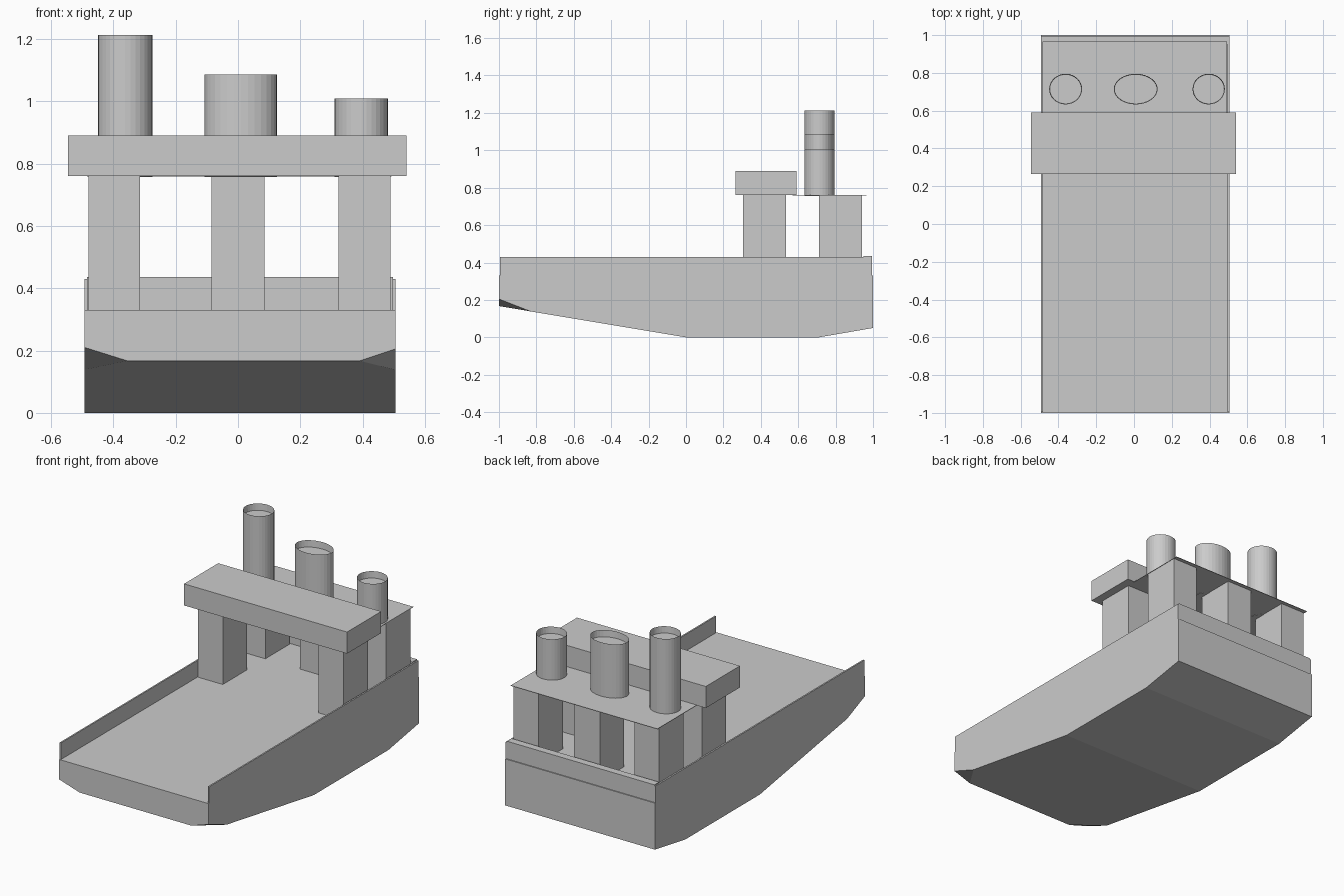
import bpy, bmesh
from mathutils import Vector

if "Cube" in bpy.data.objects:
    bpy.data.objects.remove(bpy.data.objects["Cube"])


def finish(name, bm):
    bmesh.ops.recalc_face_normals(bm, faces=bm.faces)
    me = bpy.data.meshes.new(name)
    bm.to_mesh(me)
    bm.free()
    ob = bpy.data.objects.new(name, me)
    bpy.context.collection.objects.link(ob)
    return ob


def box(name, x0, x1, y0, y1, z0, z1):
    bm = bmesh.new()
    bmesh.ops.create_cube(bm, size=1)
    for v in bm.verts:
        v.co = Vector((x1 if v.co.x > 0 else x0,
                       y1 if v.co.y > 0 else y0,
                       z1 if v.co.z > 0 else z0))
    return finish(name, bm)


def hull(name, x0, x1, profile, cuts):
    bm = bmesh.new()
    face = bm.faces.new([bm.verts.new((x0, y, z)) for y, z in profile])
    ext = bmesh.ops.extrude_face_region(bm, geom=[face])
    moved = [g for g in ext["geom"] if isinstance(g, bmesh.types.BMVert)]
    bmesh.ops.translate(bm, vec=(x1 - x0, 0, 0), verts=moved)
    if face.is_valid is False or len(bm.faces) < len(profile) + 2:
        bm.faces.new([v for v in bm.verts if v not in moved])
    bmesh.ops.recalc_face_normals(bm, faces=bm.faces)
    # slice off the lower bow corners
    for a, b, c in cuts:
        a, b, c = Vector(a), Vector(b), Vector(c)
        n = (b - a).cross(c - a).normalized()
        if n.z > 0:
            n = -n
        bmesh.ops.bisect_plane(bm, geom=bm.verts[:] + bm.edges[:] + bm.faces[:],
                               plane_co=a, plane_no=n, clear_outer=True)
        bmesh.ops.holes_fill(bm, edges=[e for e in bm.edges if e.is_boundary])
    return finish(name, bm)


def funnel(name, x0, x1, y0, y1, z0, z1, sides=32):
    # open rim with a cap sunk slightly below it
    bm = bmesh.new()
    bmesh.ops.create_cone(bm, cap_ends=True, segments=sides,
                          radius1=0.5, radius2=0.5, depth=1)
    for v in bm.verts:
        v.co = Vector(((x0 + x1) / 2 + v.co.x * (x1 - x0),
                       (y0 + y1) / 2 + v.co.y * (y1 - y0),
                       z1 if v.co.z > 0 else z0))
    top = max(bm.faces, key=lambda f: f.calc_center_median().z)
    bmesh.ops.inset_region(bm, faces=[top], thickness=0.003)
    bmesh.ops.translate(bm, vec=(0, 0, -0.04), verts=top.verts)
    return finish(name, bm)


# Hull
L, R = -0.492, 0.505
hull("hull", L, R,
     [(-1, 0.33), (-1, 0.167), (0, 0), (0.71, 0), (1, 0.05), (1, 0.33)],
     [((L, -1, 0.21), (-0.355, -1, 0.167), (L, -0.83, 0.1386)),
      ((R, -1, 0.205), (0.39, -1, 0.167), (R, -0.83, 0.1386))])

# Bulwarks along both sides and the stern
box("bulwark_left", L, L + 0.009, -0.995, 0.995, 0.33, 0.43)
box("bulwark_right", R - 0.009, R, -0.995, 0.995, 0.33, 0.43)
box("stern_wall", -0.485, 0.497, 0.95, 0.994, 0.33, 0.436)

# Columns: two under the bridge, three at the stern
spans = {"left": (-0.48, -0.315), "middle": (-0.085, 0.085), "right": (0.322, 0.49)}
for side, (x0, x1) in spans.items():
    if side != "middle":
        box("front_column_" + side, x0, x1, 0.305, 0.535, 0.33, 0.76)
    box("back_column_" + side, x0, x1, 0.71, 0.942, 0.33, 0.76)

# Thin roof and bridge
box("roof", -0.485, 0.492, 0.57, 0.965, 0.759, 0.762)
box("bridge", -0.545, 0.541, 0.265, 0.59, 0.76, 0.89)

# Funnels, stepping down from left to right
for side, x0, x1, top in (("left", -0.449, -0.275, 1.213),
                          ("middle", -0.107, 0.125, 1.086),
                          ("right", 0.31, 0.481, 1.008)):
    funnel("funnel_" + side, x0, x1, 0.633, 0.795, 0.757, top)
